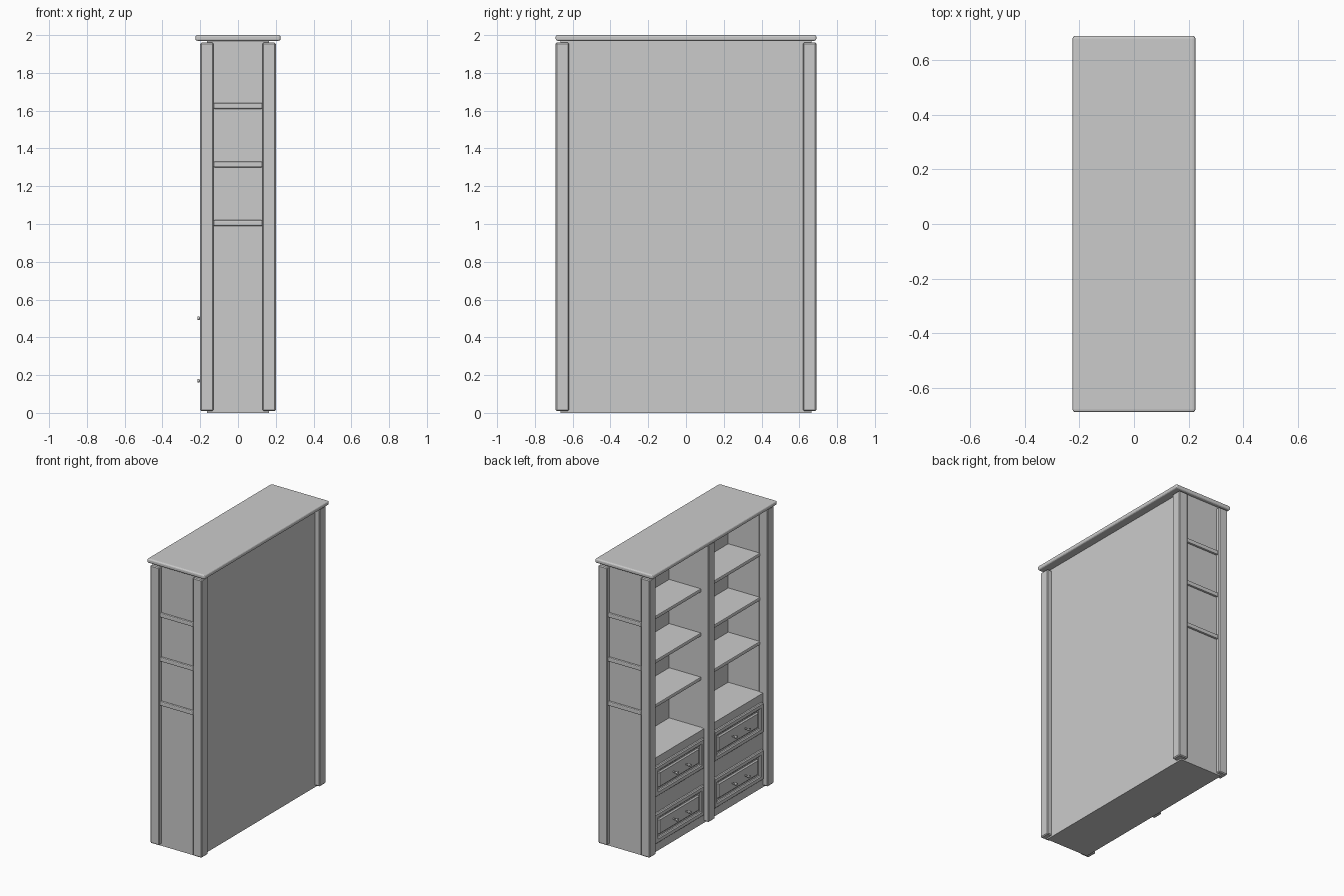
import bpy, math
from mathutils import Vector

if "Cube" in bpy.data.objects:
    bpy.data.objects.remove(bpy.data.objects["Cube"], do_unlink=True)

GREY = (0.6, 0.6, 0.6, 1)
grey = bpy.data.materials.new("light grey paint")
grey.use_nodes = True
grey.diffuse_color = GREY
grey.node_tree.nodes["Principled BSDF"].inputs["Base Color"].default_value = GREY


def finish(obj, name, bevel=0, segments=1):
    obj.name = name
    obj.data.materials.append(grey)
    if bevel:
        mod = obj.modifiers.new("soft edges", "BEVEL")
        mod.width, mod.segments = bevel, segments
    return obj


def box(name, x, y, z, bevel=0, segments=1):
    """Box spanning the given (min, max) ranges."""
    low, high = Vector((x[0], y[0], z[0])), Vector((x[1], y[1], z[1]))
    bpy.ops.mesh.primitive_cube_add(size=1, location=(low + high) / 2)
    obj = bpy.context.object
    obj.scale = high - low
    bpy.ops.object.transform_apply(location=False, rotation=False, scale=True)
    return finish(obj, name, bevel, segments)


def knob(name, y, z):
    """Stem and oval head pointing out of the drawer front."""
    for part, radius, depth, x in (("stem", 0.005, 0.025, -0.193), ("head", 0.009, 0.01, -0.21)):
        bpy.ops.mesh.primitive_cylinder_add(vertices=16, radius=radius, depth=depth,
                                            location=(x, y, z), rotation=(0, math.pi / 2, 0))
        obj = bpy.context.object
        if part == "head":
            obj.scale.y = 1.6
        bpy.ops.object.shade_smooth_by_angle()
        finish(obj, f"{name}_{part}")


BODY_X, BODY_Y = 0.165, 0.665     # outer faces of the carcass
POST_X, POST_Y, POST = 0.2, 0.69, 0.07
INNER_Y, BACK_X, FRONT_X = 0.625, 0.11, -0.14
DECK = 0.66
TOP = 1.97

# carcass: back, end walls, divider and lower cabinet
box("back_panel", (BACK_X, BODY_X), (-BODY_Y, BODY_Y), (0, TOP))
box("divider", (FRONT_X, BACK_X), (-0.03, 0.03), (DECK, TOP))
box("drawer_cabinet", (-BODY_X, BACK_X), (-INNER_Y, INNER_Y), (0, DECK))
for side, label in ((1, "rear"), (-1, "front")):
    box(f"{label}_end_wall", (-BODY_X, BACK_X),
        sorted((side * INNER_Y, side * BODY_Y)), (0, TOP))

# top slab with rounded edge
box("top_slab", (-0.225, 0.225), (-0.69, 0.69), (TOP, 2), 0.01, 3)

# corner posts and middle post
for sx in (1, -1):
    for sy in (1, -1):
        box("corner_post", sorted((sx * POST_X, sx * (POST_X - POST))),
            sorted((sy * POST_Y, sy * (POST_Y - POST))), (0.01, 1.96), 0.006)
box("middle_post", (-POST_X, FRONT_X), (-0.035, 0.035), (0.01, 1.96), 0.006)

# shelves in both bays, with rails of the same height on the end walls
for top in (1.635, 1.325, 1.015):
    for side in (1, -1):
        box("shelf", (FRONT_X, BACK_X), sorted((side * 0.03, side * INNER_Y)),
            (top - 0.025, top), 0.006, 2)
        box("end_rail", (-0.13, 0.13), sorted((side * BODY_Y, side * 0.683)),
            (top - 0.025, top + 0.005), 0.006, 2)

# drawers: stepped frame around a raised panel, two knobs each
for side in (1, -1):
    middle = side * 0.328
    for z in (0.5, 0.17):
        half_w, half_h, rim = 0.275, 0.105, 0.035
        for s in (1, -1):
            box("drawer_frame_rail", (-0.183, -0.16), (middle - half_w, middle + half_w),
                sorted((z + s * half_h, z + s * (half_h - rim))), 0.006)
            box("drawer_frame_stile", (-0.183, -0.16),
                sorted((middle + s * half_w, middle + s * (half_w - rim))),
                (z - half_h, z + half_h), 0.006)
            knob("drawer_knob", middle + s * 0.07, z)
        box("drawer_panel", (-0.178, -0.16), (middle - 0.225, middle + 0.225),
            (z - 0.055, z + 0.055), 0.008)
